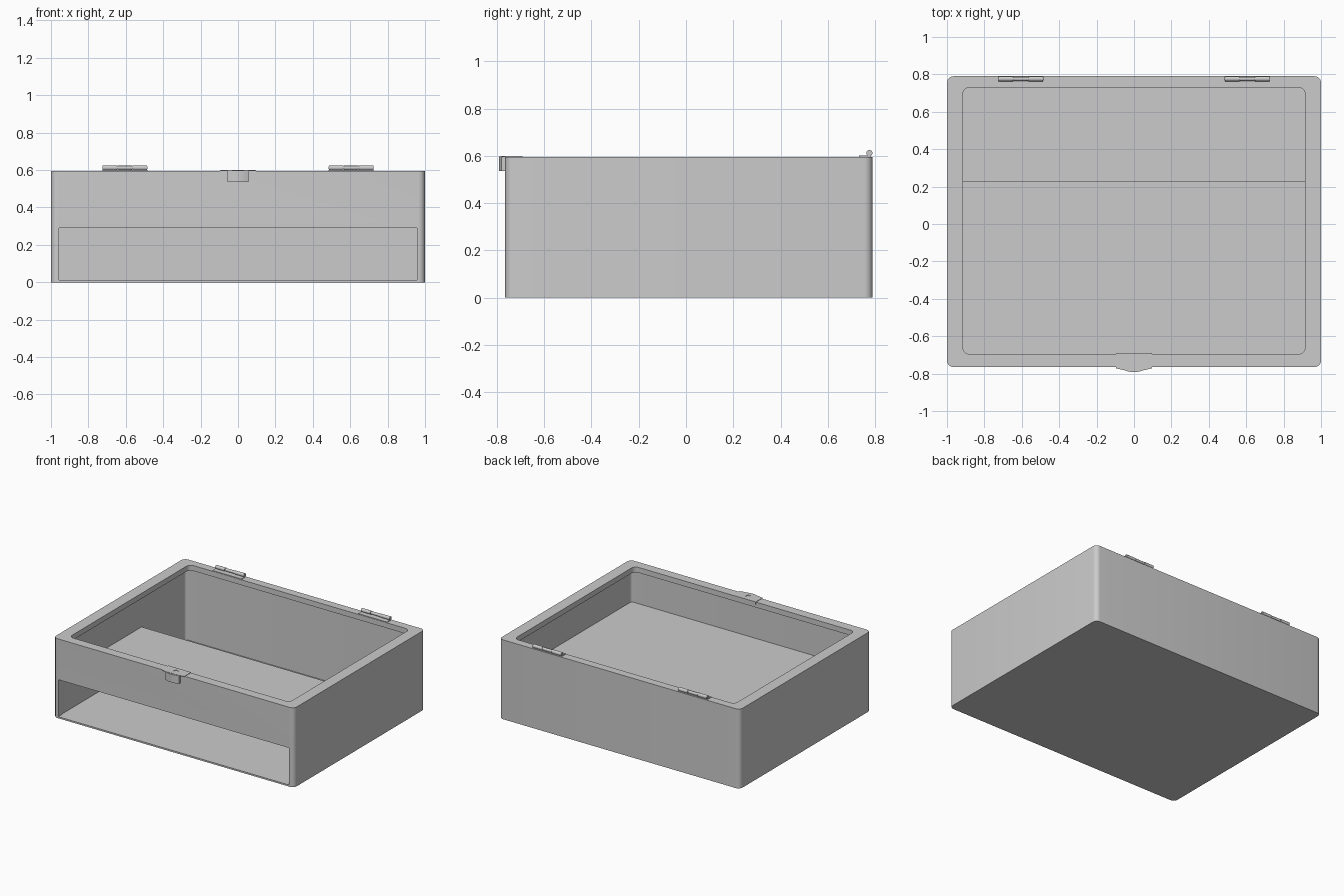
import bpy, bmesh, math
from mathutils import Matrix

if "Cube" in bpy.data.objects:
    bpy.data.objects.remove(bpy.data.objects["Cube"])


def finish(bm, name):
    bmesh.ops.recalc_face_normals(bm, faces=bm.faces)
    me = bpy.data.meshes.new(name)
    bm.to_mesh(me)
    bm.free()
    ob = bpy.data.objects.new(name, me)
    bpy.context.collection.objects.link(ob)
    return ob


def box(name, x, y, z, r=0.0):
    """Box from (min, max) ranges, with optional rounded vertical edges."""
    bm = bmesh.new()
    bmesh.ops.create_cube(bm, size=1)
    for v in bm.verts:
        v.co = [lo + (c + 0.5) * (hi - lo) for c, (lo, hi) in zip(v.co, (x, y, z))]
    if r:
        edges = [e for e in bm.edges if abs(e.verts[0].co.z - e.verts[1].co.z) > 1e-5]
        bmesh.ops.bevel(bm, geom=edges, offset=r, segments=6, profile=0.5, affect='EDGES')
    return finish(bm, name)


def prism(name, pts, z0, z1):
    """Extrude an xy outline upward."""
    bm = bmesh.new()
    f = bm.faces.new([bm.verts.new((px, py, z0)) for px, py in pts])
    g = bmesh.ops.extrude_face_region(bm, geom=[f])['geom']
    for v in g:
        if isinstance(v, bmesh.types.BMVert):
            v.co.z = z1
    return finish(bm, name)


def cylinder(name, r, length, loc, axis='Z', sides=20):
    bm = bmesh.new()
    rot = Matrix.Rotation(math.pi / 2, 4, 'Y') if axis == 'X' else Matrix()
    bmesh.ops.create_cone(bm, cap_ends=True, segments=sides, radius1=r, radius2=r,
                          depth=length, matrix=Matrix.Translation(loc) @ rot)
    return smooth(finish(bm, name))


def cut(ob, cutter):
    cutter.hide_render = True
    m = ob.modifiers.new("cut", 'BOOLEAN')
    m.operation, m.solver, m.object = 'DIFFERENCE', 'EXACT', cutter
    bpy.context.view_layer.objects.active = ob
    bpy.ops.object.modifier_apply(modifier=m.name)
    bpy.data.objects.remove(cutter)


def smooth(ob):
    bpy.ops.object.select_all(action='DESELECT')
    ob.select_set(True)
    bpy.context.view_layer.objects.active = ob
    bpy.ops.object.shade_smooth_by_angle(angle=math.radians(30))
    return ob


# hollow case: wide cavity below an overhanging rim, drawer slot in front
case = box("case_body", (-1, 1), (-0.765, 0.79), (0, 0.596), 0.035)
cut(case, box("cavity_cutter", (-0.962, 0.962), (-0.727, 0.752), (0.012, 0.556), 0.02))
cut(case, box("rim_cutter", (-0.915, 0.915), (-0.695, 0.73), (0.5, 0.7), 0.035))
cut(case, box("drawer_slot_cutter", (-0.958, 0.958), (-0.9, -0.6), (0.012, 0.29)))
smooth(case)

# shelf above the drawer bay and the wall closing the bay at the back
box("shelf", (-0.962, 0.962), (-0.727, 0.23), (0.29, 0.305))
box("bay_divider", (-0.962, 0.962), (0.215, 0.23), (0.012, 0.29))

# hinges: leaf plate and three-knuckle barrel
for side, s in (("left", -1), ("right", 1)):
    cx = s * 0.605
    box(f"{side}_hinge_leaf", (cx - 0.12, cx + 0.12), (0.732, 0.78), (0.594, 0.601))
    for i, r in enumerate((0.013, 0.011, 0.013)):
        cylinder(f"{side}_hinge_knuckle_{i + 1}", r, 0.078,
                 (cx + (i - 1) * 0.08, 0.776, 0.612), 'X')
    cylinder(f"{side}_hinge_pin", 0.007, 0.24, (cx, 0.776, 0.612), 'X')

# latch: top plate with a hole, bowed front tab, inner return
plate = prism("latch_plate", [(-0.095, -0.695), (-0.095, -0.772), (-0.06, -0.78),
                              (0.06, -0.78), (0.095, -0.772), (0.095, -0.695)], 0.594, 0.599)
cut(plate, cylinder("latch_hole_cutter", 0.017, 0.2, (0, -0.737, 0.6)))
arc = [(0.056 * t / 4, -0.792 + 0.012 * (t / 4) ** 2) for t in range(-4, 5)]
smooth(prism("latch_tab", [(-0.056, -0.76)] + arc + [(0.056, -0.76)], 0.536, 0.597))
box("latch_inner_return", (-0.095, 0.095), (-0.697, -0.691), (0.58, 0.599))
